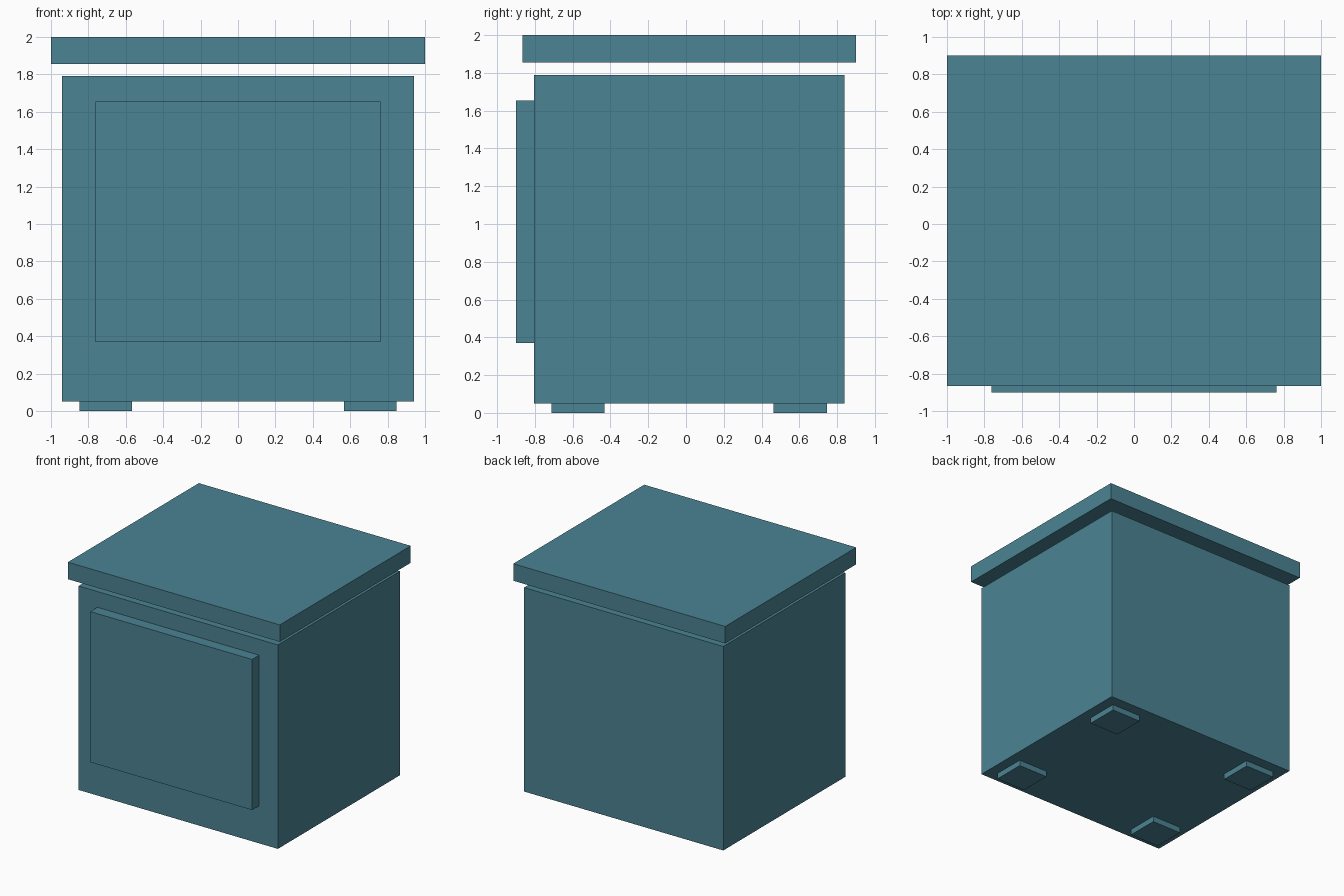
import bpy

if "Cube" in bpy.data.objects:
    bpy.data.objects.remove(bpy.data.objects["Cube"])

teal = bpy.data.materials.new("teal")
teal.diffuse_color = (0.070, 0.228, 0.294, 1.0)
teal.use_nodes = True
teal.node_tree.nodes["Principled BSDF"].inputs["Base Color"].default_value = teal.diffuse_color


def box(name, lo, hi):
    """Axis-aligned box between two opposite corners."""
    bpy.ops.mesh.primitive_cube_add(
        size=1, location=[(a + b) / 2 for a, b in zip(lo, hi)])
    obj = bpy.context.object
    obj.name = name
    obj.scale = [b - a for a, b in zip(lo, hi)]
    bpy.ops.object.transform_apply(location=False, rotation=False, scale=True)
    obj.data.materials.append(teal)
    return obj


# Main cabinet
box("cabinet_body", (-0.94, -0.805, 0.05), (0.94, 0.84, 1.79))

# Raised door panel on the front
box("front_door", (-0.763, -0.90, 0.37), (0.763, -0.805, 1.655))

# Overhanging top slab, separated from the body by a gap
box("top_slab", (-1.0, -0.865, 1.855), (1.0, 0.90, 2.0))

# Four square feet
for side, x in (("left", -0.707), ("right", 0.707)):
    for end, y in (("front", -0.572), ("back", 0.605)):
        box(f"{end}_{side}_foot",
            (x - 0.141, y - 0.141, 0.0), (x + 0.141, y + 0.141, 0.05))
